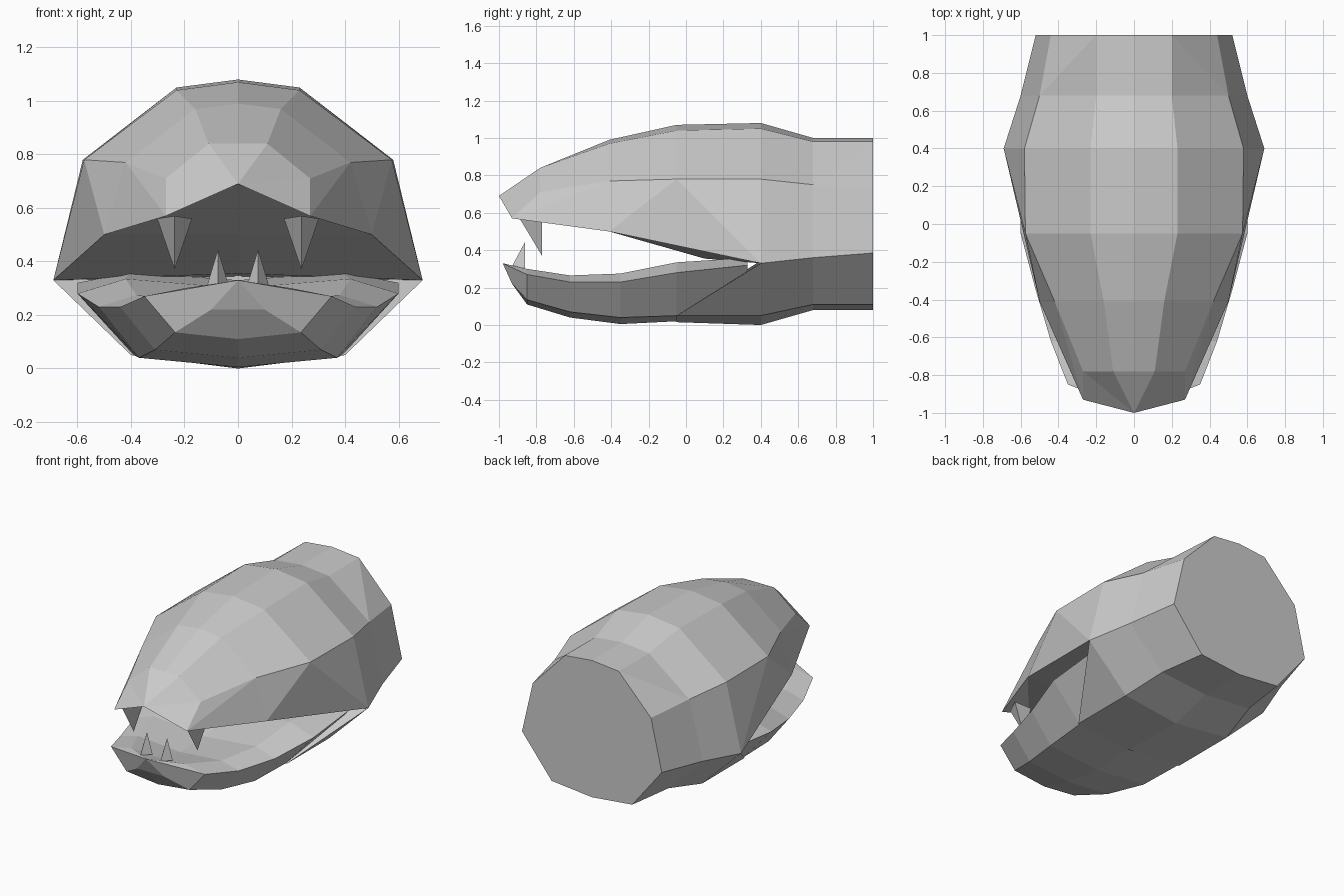
import bpy, bmesh
from mathutils import Vector

if "Cube" in bpy.data.objects:
    bpy.data.objects.remove(bpy.data.objects["Cube"])

grey = bpy.data.materials.new("light grey")
grey.diffuse_color = (0.6, 0.6, 0.6, 1)
grey.use_nodes = True
grey.node_tree.nodes["Principled BSDF"].inputs["Base Color"].default_value = grey.diffuse_color


def row(y, *xz):
    """Half cross-section at depth y, from (x, z) pairs."""
    return [(x, y, z) for x, z in xz]


def add_face(bm, pts):
    """Add a face, dropping repeated points and splitting strongly bent quads."""
    pts = [Vector(p) for p in dict.fromkeys(pts)]
    if len(pts) < 3:
        return
    if len(pts) == 4:
        n = (pts[1] - pts[0]).cross(pts[2] - pts[0]).normalized()
        if abs(n.dot(pts[3] - pts[0])) > 0.05:
            # bent: split along the first-to-third diagonal
            for tri in (pts[:3], [pts[0], pts[2], pts[3]]):
                bm.faces.new([bm.verts.new(p) for p in tri])
            return
    bm.faces.new([bm.verts.new(p) for p in pts])


def lofted(name, *lofts):
    """Skin lists of half rows, mirror across x = 0 and weld."""
    bm = bmesh.new()
    for rows in lofts:
        for a, b in zip(rows, rows[1:]):
            for i in range(len(a) - 1):
                add_face(bm, [a[i], a[i + 1], b[i + 1], b[i]][::-1][-1:]
                         + [b[i], b[i + 1], a[i + 1]])
    bmesh.ops.remove_doubles(bm, verts=bm.verts[:], dist=0.0005)
    bmesh.ops.mirror(bm, geom=bm.verts[:] + bm.edges[:] + bm.faces[:],
                     axis='X', merge_dist=0.0005)
    bmesh.ops.remove_doubles(bm, verts=bm.verts[:], dist=0.0005)
    bmesh.ops.recalc_face_normals(bm, faces=bm.faces[:])
    return finish(name, bm)


def finish(name, bm):
    me = bpy.data.meshes.new(name)
    bm.to_mesh(me)
    bm.free()
    me.materials.append(grey)
    ob = bpy.data.objects.new(name, me)
    bpy.context.collection.objects.link(ob)
    return ob


def tooth(name, x, half_width, y_front, y_back, z_base, z_tip):
    """Three-sided spike with a ridge facing forward."""
    bm = bmesh.new()
    v = [bm.verts.new(p) for p in ((x - half_width, y_back, z_base),
                                   (x + half_width, y_back, z_base),
                                   (x, y_front, z_base + 0.01),
                                   (x, y_back, z_tip))]
    for f in ((0, 1, 2), (0, 1, 3), (1, 2, 3), (2, 0, 3)):
        bm.faces.new([v[i] for i in f])
    bmesh.ops.recalc_face_normals(bm, faces=bm.faces[:])
    return finish(name, bm)


# Upper head and neck
snout = (0, -1, 0.69)
corner = (0.69, 0.40, 0.33)
lip_mid = (0.50, -0.41, 0.50)
lip_front = (0.27, -0.93, 0.57)
back_top = row(1.0, (0, 1.0), (0.20, 0.98), (0.44, 0.73), (0.52, 0.385))
back_low = row(1.0, (0.52, 0.385), (0.30, 0.11), (0, 0.08))
pole = (0, 1, 0.54)
skull = [
    [pole] * 4,
    back_top,
    row(0.68, (0, 1.0), (0.20, 0.98), (0.50, 0.75), (0.60, 0.36)),
    row(0.40, (0, 1.08), (0.23, 1.05), (0.58, 0.78)) + [corner],
    row(-0.05, (0, 1.07), (0.23, 1.04), (0.575, 0.78)) + [corner],
    row(-0.41, (0, 0.99), (0.16, 0.97), (0.42, 0.77)) + [lip_mid],
    row(-0.78, (0, 0.84), (0.11, 0.84), (0.27, 0.71)) + [lip_front],
    [snout] * 4,
]
throat = [
    [pole] * 3,
    back_low,
    row(0.68, (0.60, 0.36), (0.345, 0.11), (0, 0.08)),
    [corner] + row(0.40, (0.40, 0.05), (0, 0.0)),
    [corner] + row(-0.05, (0.40, 0.05), (0, 0.015)),
]
palate = [
    [(0.40, -0.05, 0.05), (0, -0.05, 0.015)],
    [corner, (0, 0.40, 0.345)],
    [corner, (0, 0.10, 0.355)],
    [lip_mid, (0, -0.41, 0.50)],
    [lip_front, snout],
]
lofted("head_and_neck", skull, throat, palate)

# Lower jaw: floor centre, ridge, rim, underside, underside centre
chin = (0, -0.98, 0.33)
lower_jaw = [
    [(0, 0.33, 0.2)] * 5,
    row(0.33, (0, 0.33), (0.40, 0.36), (0.60, 0.32), (0.38, 0.07), (0, 0.04)),
    row(-0.05, (0, 0.30), (0.42, 0.335), (0.60, 0.28), (0.39, 0.05), (0, 0.02)),
    row(-0.35, (0, 0.24), (0.38, 0.275), (0.52, 0.23), (0.37, 0.04), (0, 0.005)),
    row(-0.62, (0, 0.24), (0.31, 0.265), (0.44, 0.23), (0.31, 0.07), (0, 0.04)),
    row(-0.85, (0, 0.29), (0.20, 0.30), (0.35, 0.27), (0.235, 0.135), (0, 0.11)),
    [chin] * 3 + row(-0.93, (0.10, 0.22), (0, 0.22)),
    [chin] * 5,
]
lofted("lower_jaw", lower_jaw)

# Teeth
for side, s in (("left", -1), ("right", 1)):
    tooth("upper_fang_" + side, s * 0.237, 0.065, -0.89, -0.77, 0.56, 0.37)
    tooth("lower_tooth_" + side, s * 0.075, 0.042, -0.93, -0.86, 0.305, 0.445)
